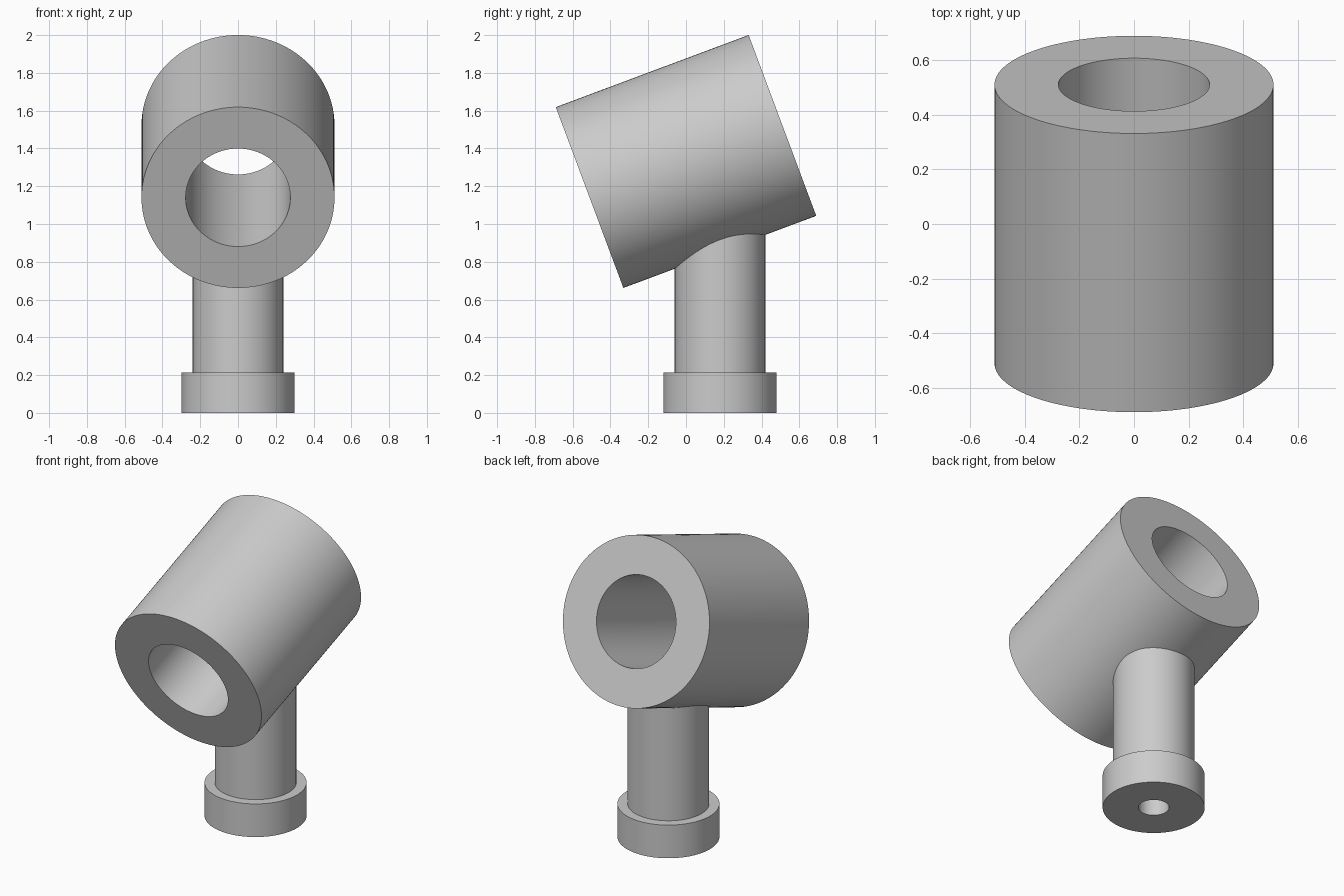
import bpy, bmesh, math
from mathutils import Matrix, Vector

SEGMENTS = 128

cube = bpy.data.objects.get("Cube")
if cube:
    bpy.data.objects.remove(cube, do_unlink=True)

grey = bpy.data.materials.new("plain grey")
grey.use_nodes = True
colour = (0.6, 0.6, 0.6, 1.0)
grey.diffuse_color = colour
grey.node_tree.nodes["Principled BSDF"].inputs["Base Color"].default_value = colour


def lathe(name, profile, closed, matrix):
    """Turn a (radius, height) profile around z, then place it with matrix."""
    bm = bmesh.new()
    verts = [bm.verts.new((r, 0, z)) for r, z in profile]
    pairs = list(zip(verts, verts[1:]))
    if closed:
        pairs.append((verts[-1], verts[0]))
    edges = [bm.edges.new(p) for p in pairs]
    bmesh.ops.spin(bm, geom=verts + edges, cent=(0, 0, 0), axis=(0, 0, 1),
                   angle=math.tau, steps=SEGMENTS, use_merge=True)
    bmesh.ops.remove_doubles(bm, verts=bm.verts, dist=1e-5)
    bmesh.ops.recalc_face_normals(bm, faces=bm.faces)
    mesh = bpy.data.meshes.new(name)
    bm.to_mesh(mesh)
    bm.free()
    mesh.materials.append(grey)
    obj = bpy.data.objects.new(name, mesh)
    obj.matrix_world = matrix
    bpy.context.collection.objects.link(obj)
    bpy.ops.object.select_all(action="DESELECT")
    obj.select_set(True)
    bpy.context.view_layer.objects.active = obj
    bpy.ops.object.shade_smooth_by_angle(angle=math.radians(30))
    return obj


# Thick open tube, its axis rising 20.5 degrees towards the back
outer, bore, half = 0.511, 0.277, 0.545
tilt = Matrix.Rotation(math.radians(20.5 - 90), 4, "X")
lathe("tilted_tube",
      [(bore, -half), (outer, -half), (outer, half), (bore, half)],
      True, Matrix.Translation(Vector((0, 0, 1.331))) @ tilt)

# Post and wider foot in one turning, with a blind hole underneath;
# the post ends inside the tube wall
hole, post, foot = 0.09, 0.24, 0.30
lathe("post_and_foot",
      [(0, 0.4), (hole, 0.4), (hole, 0), (foot, 0), (foot, 0.215),
       (post, 0.215), (post, 0.975), (0, 0.975)],
      False, Matrix.Translation(Vector((0, 0.18, 0))))
